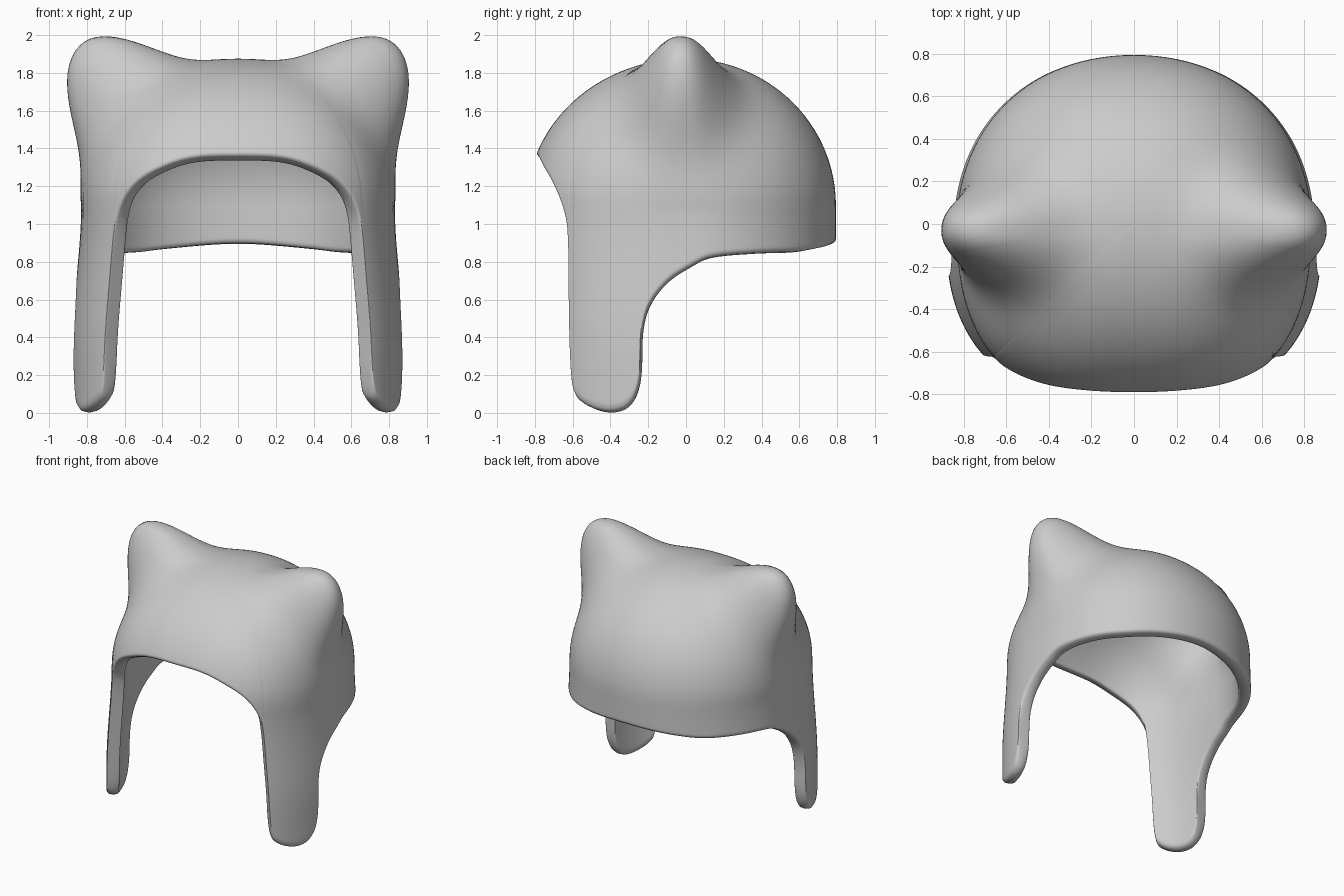
import bpy, math
from mathutils import Vector

if "Cube" in bpy.data.objects:
    bpy.data.objects.remove(bpy.data.objects["Cube"])

A, BF, BB = 0.83, 0.845, 0.795    # half width, front depth, back depth
ZC, HT = 1.10, 0.775              # dome centre height and dome rise
THICK, ROWS, SUB = 0.09, 40, 4

# Lower edge from front centre to back centre: y, z, azimuth of its column at the crown
EDGE = [(-.845, 1.36, 0), (-.83, 1.35, 12), (-.78, 1.29, 24), (-.71, 1.20, 33),
        (-.65, 1.07, 40), (-.625, .9, 45), (-.62, .5, 50), (-.607, .15, 55),
        (-.56, .05, 60), (-.43, .0, 66), (-.31, .03, 72), (-.25, .16, 78),
        (-.24, .4, 84), (-.2, .56, 90), (-.1, .69, 97), (.03, .775, 104),
        (.15, .825, 112), (.4, .845, 132), (.6, .85, 150), (.72, .87, 165), (.795, .895, 180)]


def section(y_sign):
    return (BF, 2.6) if y_sign < 0 else (BB, 2.1)


def azimuth(y):
    b, n = section(y)
    x = A * max(0, 1 - (abs(y) / b) ** n) ** (1 / n)
    return math.degrees(math.atan2(x, -y))


def drop(z):
    return z - ZC if z < ZC else math.asin((z - ZC) / HT) / (math.pi / 2)


def surface(az, s):
    """Point on the hat: s = 1 crown, 0 dome base, negative below it."""
    sx, sy = math.sin(math.radians(az)), -math.cos(math.radians(az))
    b, n = section(sy)
    r = ((abs(sx) / A) ** n + (abs(sy) / b) ** n) ** (-1 / n)
    if s < 0:
        k = min(1, -s / .8)
        flare = 1 + .065 * k * k * (3 - 2 * k)
        return Vector((r * sx * flare, r * sy, ZC + s))
    e = s * math.pi / 2
    x, y, z = r * sx * math.cos(e), r * sy * math.cos(e), ZC + HT * math.sin(e)
    # pull the pointed ears out of the dome, ridge widening below the tip
    phi = math.degrees(math.atan2(z - ZC, abs(x) + 1e-9))
    d = phi - 46
    bump = .395 * math.exp(-.5 * (d / (14.5 if d < 0 else 11.5)) ** 2)
    bump *= math.exp(-.5 * (abs(y + .03) / .17) ** 2.3)
    x += math.copysign(bump * math.cos(math.radians(phi)), x)
    z += bump * math.sin(math.radians(phi))
    return Vector((x, y, z))


def normal(az, s):
    s = min(s, .985)
    du = surface(az + .3, s) - surface(az - .3, s)
    dv = surface(az, s + .004) - surface(az, s - .004)
    return du.cross(dv).normalized()


def catmull(p0, p1, p2, p3, t):
    return [.5 * (2 * b + (c - a) * t + (2 * a - 5 * b + 4 * c - d) * t * t
                  + (3 * b - a - 3 * c + d) * t ** 3) for a, b, c, d in zip(p0, p1, p2, p3)]


# Smooth edge curve, mirrored to the other side
pts = [(azimuth(y), drop(z), t) for y, z, t in EDGE]
first = (-pts[1][0], pts[1][1], -pts[1][2])
last = (360 - pts[-2][0], pts[-2][1], 360 - pts[-2][2])
pts = [first] + pts + [last]
half = [catmull(*pts[i:i + 4], k / SUB) for i in range(len(pts) - 3) for k in range(SUB)]
half.append(list(pts[-2]))
cols = half + [[-a, s, -t] for a, s, t in reversed(half[1:-1])]

# Outer and inner shell, joined by the rim
outer, inner = [Vector((0, 0, ZC + HT))], [Vector((0, 0, ZC + HT - THICK))]
for a, s, top in cols:
    for j in range(1, ROWS + 1):
        t = j / ROWS
        az, h = a + (top - a) * (1 - t) ** 3, 1 + (s - 1) * t
        p = surface(az, h)
        outer.append(p)
        inner.append(p - THICK * normal(az, h))
N, M = len(cols), len(outer)
faces = []
for i in range(N):
    p, q = 1 + i * ROWS, 1 + ((i + 1) % N) * ROWS
    faces += [(0, p, q), (M, M + q, M + p)]
    for j in range(ROWS - 1):
        f = (p + j, p + j + 1, q + j + 1, q + j)
        faces += [f, tuple(M + v for v in reversed(f))]
    e, g = p + ROWS - 1, q + ROWS - 1
    faces.append((e, M + e, M + g, g))

mesh = bpy.data.meshes.new("eared_hat")
mesh.from_pydata(outer + inner, [], faces)
mesh.update()
hat = bpy.data.objects.new("eared_hat", mesh)
bpy.context.collection.objects.link(hat)

# Softened rim
sub = hat.modifiers.new("soften", 'SUBSURF')
sub.levels = sub.render_levels = 1
for poly in mesh.polygons:
    poly.use_smooth = True
